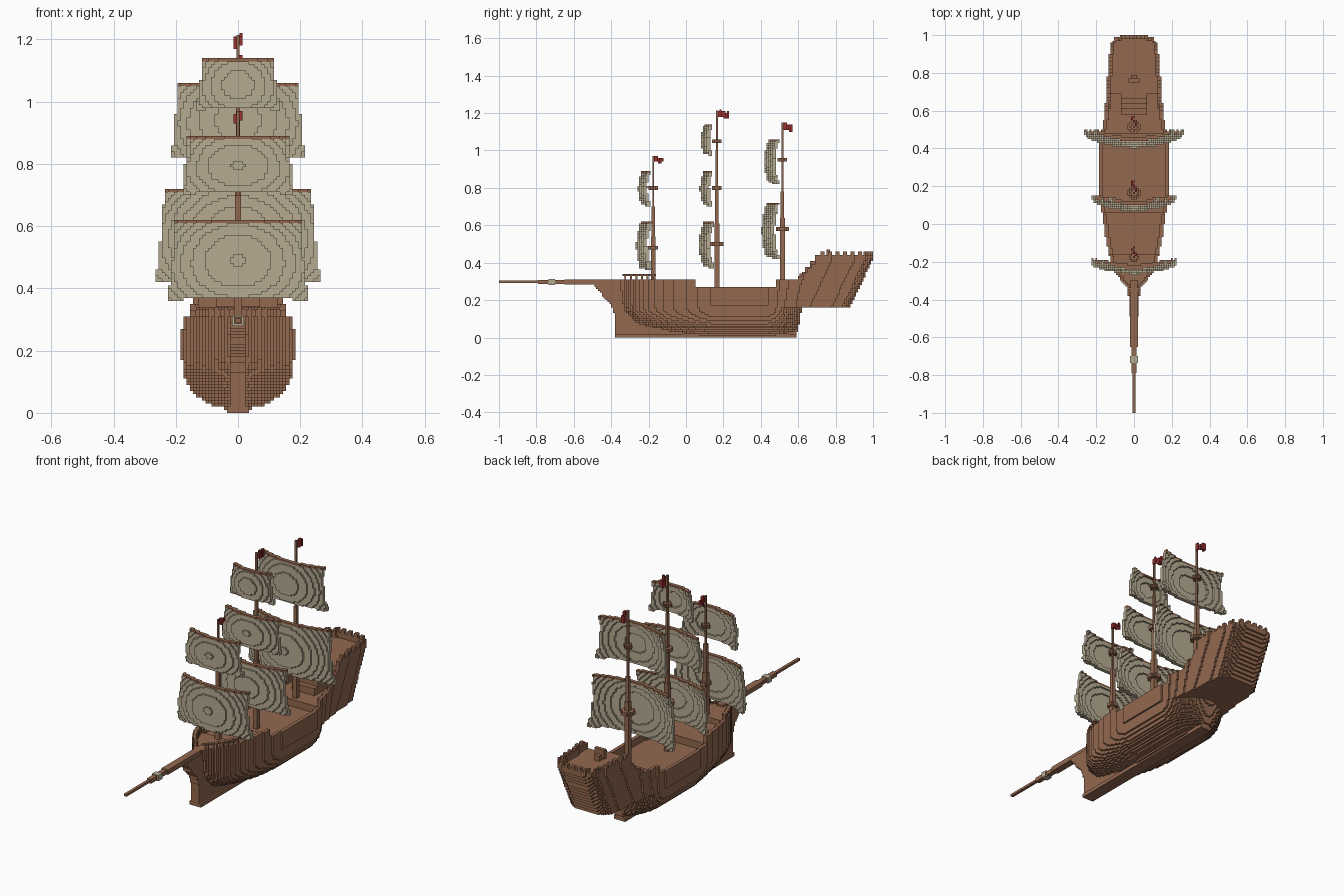
import bpy, math

if "Cube" in bpy.data.objects:
    bpy.data.objects.remove(bpy.data.objects["Cube"])

S = 0.01  # size of one building block


def material(name, rgb):
    m = bpy.data.materials.new(name)
    m.diffuse_color = (*rgb, 1)
    m.use_nodes = True
    m.node_tree.nodes["Principled BSDF"].inputs["Base Color"].default_value = m.diffuse_color
    return m


WOOD = material("brown wood", (0.29, 0.14, 0.078))
CLOTH = material("beige canvas", (0.47, 0.41, 0.29))
RED = material("red flag cloth", (0.33, 0.03, 0.03))


def lerp(table, t):
    """Piecewise linear lookup."""
    if t <= table[0][0]:
        return table[0][1]
    for (a, p), (b, q) in zip(table, table[1:]):
        if t <= b:
            return p + (q - p) * (t - a) / (b - a)
    return table[-1][1]


def blocks(name, inside, lo, hi, mat):
    """Fill inside(x, y, z) with blocks and keep only the exposed faces."""
    off = (0.0, 0.5, 0.5)
    r = [range(math.floor(a / S) - 1, math.ceil(b / S) + 2) for a, b in zip(lo, hi)]
    cells = {(i, j, k) for i in r[0] for j in r[1] for k in r[2]
             if inside(i * S, (j + .5) * S, (k + .5) * S)}
    index, verts, faces = {}, [], []
    for c in cells:
        for a in range(3):
            for d in (0, 1):
                n = list(c)
                n[a] += 2 * d - 1
                if tuple(n) in cells:
                    continue
                quad = []
                for p, q in ((0, 0), (1, 0), (1, 1), (0, 1)):
                    v = list(c)
                    v[a] += d
                    v[(a + 1) % 3] += p
                    v[(a + 2) % 3] += q
                    v = tuple(v)
                    if v not in index:
                        index[v] = len(verts)
                        verts.append(tuple((v[m] - 0.5 + off[m]) * S for m in range(3)))
                    quad.append(index[v])
                faces.append(quad if d else quad[::-1])
    me = bpy.data.meshes.new(name)
    me.from_pydata(verts, [], faces)
    me.materials.append(mat)
    ob = bpy.data.objects.new(name, me)
    bpy.context.collection.objects.link(ob)
    return ob


def box(name, x, y0, y1, z0, z1, mat=WOOD):
    """Box centred on x = 0 with half width x."""
    bpy.ops.mesh.primitive_cube_add(size=1, location=(0, (y0 + y1) / 2, (z0 + z1) / 2))
    ob = bpy.context.object
    ob.name = name
    ob.scale = (2 * x, y1 - y0, z1 - z0)
    ob.data.materials.append(mat)


# ---- hull shape rules ----
PLAN = [(-.37, 0), (-.36, .02), (-.32, .05), (-.27, .092), (-.2, .122), (-.1, .146), (.05, .168),
        (.13, .18), (.44, .18), (.5, .172), (.6, .157), (.7, .147), (.95, .126), (.985, .1), (1, .06)]
BOTTOM = [(-.36, .26), (-.33, .13), (-.25, .07), (-.1, .035), (.05, .012), (.5, .012), (.6, .03)]
STEM = [(.12, -.38), (.18, -.40), (.23, -.45), (.27, -.485)]


def half_width(y, z):
    if z < .165:  # round lower hull
        end = .595 + .15 * z
        zb = lerp(BOTTOM, y)
        if y > end or z < zb:
            return -1
        full = max(.17, zb + .08)
        t = min(1, (z - zb) / (full - zb))
        w = lerp(PLAN, y) * (1 - (1 - t) ** 2.2) ** (1 / 2.2)
        if y > .45:
            w *= math.sqrt(1 - ((y - .45) / (end - .45)) ** 2)
        return w
    end = min(1, .88 + (z - .165) * .47)  # raked stern
    if y > end or z < lerp(BOTTOM, y):
        return -1
    zb = lerp(BOTTOM, y)
    t = min(1, (z - zb) / (max(.17, zb + .08) - zb))
    return lerp(PLAN, y + (1 - end) * min(1, max(0, (y - .45) / .2))) * (1 - (1 - t) ** 2.2) ** (1 / 2.2)


def top_height(y):
    if y < .05:
        return .31
    if y < .48:
        return .27
    if y < .6:
        return .31
    return .31 + .02 * math.floor((y - .58) / .022) if y < .69 else .44


def deck_height(y):
    if y < -.16:
        return .30
    if y < .06:
        return .27
    if y < .48:
        return .23
    return .27 if y < .69 else .41


def in_rim(x, y, z):
    """Outer two-block shell of the hull plan."""
    x = abs(x)
    return x <= half_width(y, z) and not (x + .02 <= half_width(y, z) and x <= half_width(y + .02, z))


def in_hull(x, y, z):
    if z > top_height(y) or abs(x) > half_width(y, z):
        return False
    return z < deck_height(y) or in_rim(x, y, z)


def in_keel(x, y, z):
    if y < lerp(STEM, z) or y > .59 + .15 * z:
        return False
    if z < .02:
        return abs(x) < .036
    return abs(x) < .026 and (y < -.2 or z < .06 or (y > .5 and z < .165))


def in_bow_rail(x, y, z):
    return -.34 < y < -.16 and in_rim(x, y, .3) and (z > .33 or math.floor(y / S) % 3 == 0)


def in_stern_rail(x, y, z):
    step = math.floor(y / S) if y < .95 else round(x / S)
    return y > .7 and in_rim(x, y, z) and step % 4 < 2


blocks("hull", in_hull, (-.19, -.38, 0), (.19, 1, .43), WOOD)
blocks("keel_and_stem", in_keel, (-.04, -.49, .01), (.04, .62, .27), WOOD)
blocks("bow_rail", lambda x, y, z: .31 < z < .34 and in_bow_rail(x, y, z),
       (-.15, -.35, .31), (.15, -.15, .34), WOOD)
blocks("stern_rail", lambda x, y, z: .44 < z < .46 and in_stern_rail(x, y, z),
       (-.17, .7, .44), (.17, 1, .46), WOOD)

# ---- deck fittings ----
for n in range(4):
    box(f"stair_step_{n}", .07, .58 + .028 * n, .70, .26, .31 + .033 * n)
box("wheel_stand", .015, .76, .79, .40, .44)
box("ship_wheel", .03, .75, .77, .42, .47)

# ---- bowsprit ----
box("bowsprit_base", .02, -.65, -.30, .283, .31)
box("bowsprit_middle", .013, -.79, -.65, .285, .308)
box("bowsprit_tip", .008, -1.0, -.79, .291, .304)
box("bowsprit_wrap", .02, -.735, -.70, .28, .312, CLOTH)


# ---- masts, flags and sails ----
def mast(name, y, sections, tops, flag_len, flag_h):
    z0 = .22
    for n, (z1, r) in enumerate(sections):
        box(f"{name}_mast_{n}", r, y - r, y + r, z0, z1)
        z0 = z1
    for n, (z, r) in enumerate(tops):
        blocks(f"{name}_top_{n}", lambda px, py, pz: abs(pz - z) < S and math.hypot(px, py - y) < r,
               (-r, y - r, z - S), (r, y + r, z + S), WOOD)

    def in_flag(px, py, pz):
        t = (py - y) / flag_len
        mid = z0 - flag_h / 2 - .005 + .006 * math.sin(t * 6)
        return 0 < t < 1 and abs(pz - mid) < flag_h / 2 and abs(px - .008 * math.sin(t * 6)) < .006
    blocks(f"{name}_flag", in_flag, (-.02, y, z0 - .07), (.02, y + flag_len, z0 + .01), RED)


def sail(name, y, z0, z1, w_top, w_bottom, across, down):
    """Billowed sail; y is the foremost point of its belly."""
    def shape(px, py, pz):
        t = (z1 - pz) / (z1 - z0)
        w = w_top + (w_bottom - w_top) * max(0, t) ** 1.5
        u = px / w
        ys = y + .01 + across * u * u + down * (2 * t - 1) ** 2
        return abs(u) <= 1 and abs(py - ys) < .0105 and z0 + .012 * (1 - u * u) < pz < z1
    w = max(w_top, w_bottom)
    lo, hi = (-w, y - .01, z0), (w, y + across + down + .03, z1)
    blocks(name + "_sail", lambda a, b, c: c < z1 - S and shape(a, b, c), lo, hi, CLOTH)
    blocks(name + "_yard", lambda a, b, c: c >= z1 - S and shape(a, b, c), lo, hi, WOOD)


mast("fore", -.175, [(.54, .013), (.70, .010), (.97, .005)], [(.485, .028), (.80, .022)], .05, .028)
mast("main", .165, [(.61, .013), (.80, .009), (1.0, .007), (1.215, .005)],
     [(.50, .032), (.80, .027), (1.05, .022)], .065, .036)
mast("rear", .515, [(.64, .013), (.78, .009), (1.15, .005)], [(.58, .032), (.95, .022)], .055, .036)

sail("fore_lower", -.265, .36, .62, .20, .228, .04, .025)
sail("fore_upper", -.255, .70, .89, .155, .175, .03, .02)
sail("main_lower", .07, .37, .62, .20, .225, .04, .025)
sail("main_middle", .075, .70, .89, .165, .18, .032, .02)
sail("main_upper", .08, .97, 1.14, .115, .135, .03, .018)
sail("rear_lower", .405, .42, .72, .238, .265, .05, .028)
sail("rear_upper", .42, .82, 1.06, .195, .215, .04, .022)
